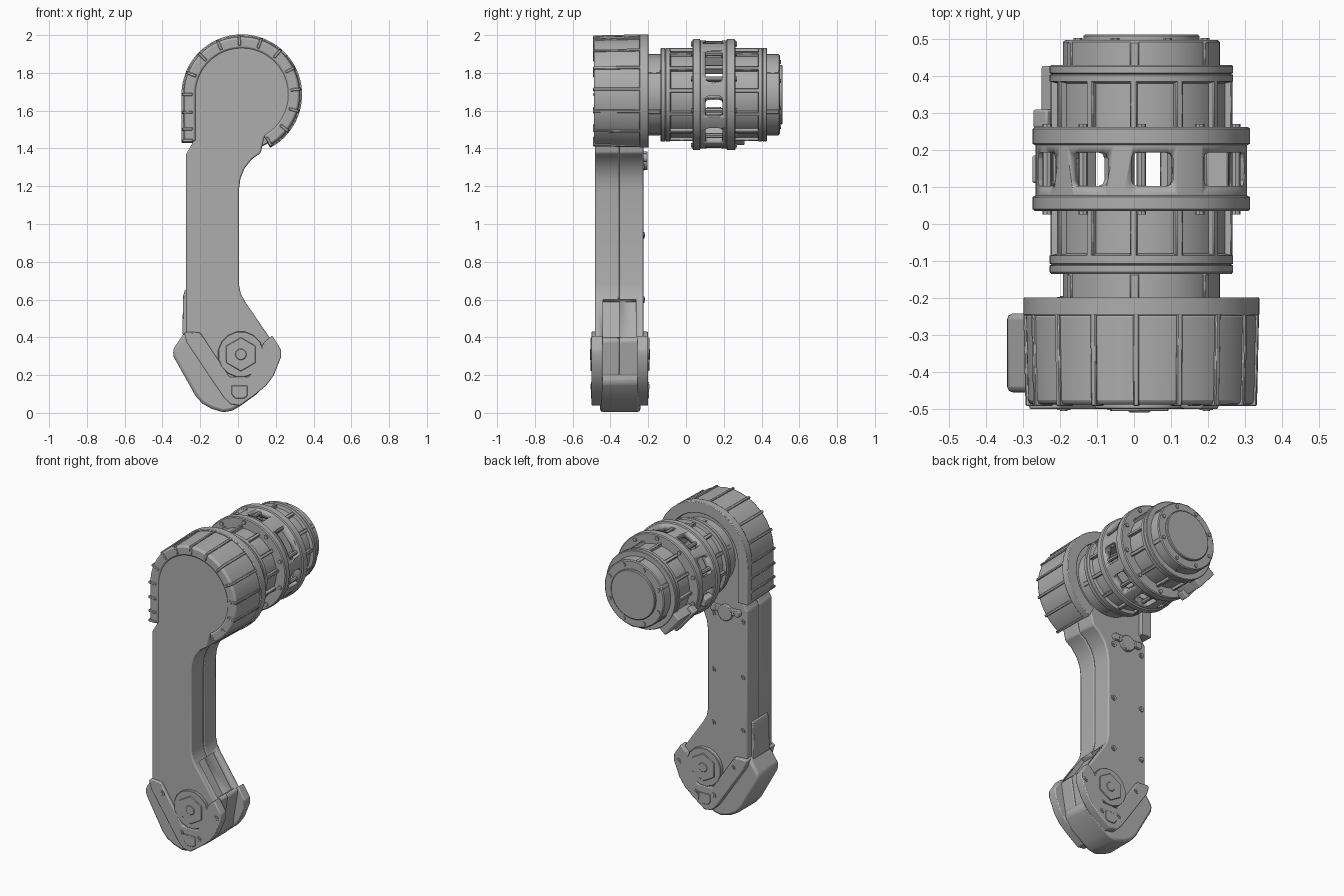
import bpy, bmesh
from math import radians, cos, sin, atan2
from mathutils import Matrix, Vector

if "Cube" in bpy.data.objects:
    bpy.data.objects.remove(bpy.data.objects["Cube"])

CX, CZ = 0.02, 1.685        # motor axis, which runs along y
KX, KZ = 0.015, 0.31        # lower joint axis

grey = bpy.data.materials.new("plain_grey")
grey.use_nodes = True
grey.diffuse_color = (0.42, 0.42, 0.42, 1)
grey.node_tree.nodes["Principled BSDF"].inputs["Base Color"].default_value = (0.42, 0.42, 0.42, 1)


def arc(r, a0, a1, n, cx=CX, cz=CZ):
    return [(cx + r * cos(radians(a0 + (a1 - a0) * i / n)),
             cz + r * sin(radians(a0 + (a1 - a0) * i / n))) for i in range(n + 1)]


def circle(x, z, r, n=32, turn=0):
    return arc(r, turn, turn + 360, n, x, z)[:-1]


def prism(bm, pts, y0, y1):
    """Extrude an xz outline from y0 to y1."""
    a = [bm.verts.new((x, y0, z)) for x, z in pts]
    b = [bm.verts.new((x, y1, z)) for x, z in pts]
    bm.faces.new(a)
    bm.faces.new(b[::-1])
    for i in range(len(pts)):
        j = (i + 1) % len(pts)
        bm.faces.new((a[i], b[i], b[j], a[j]))


def box(bm, mat, centre, size):
    m = mat @ Matrix.Translation(centre) @ Matrix.Diagonal((*size, 1))
    bmesh.ops.create_cube(bm, size=1, matrix=m)


def radial(deg):
    """Frame on the motor axis whose x points outward at an angle."""
    return Matrix.Translation((CX, 0, CZ)) @ Matrix.Rotation(-radians(deg), 4, 'Y')


def lathe(bm, profile, n=72):
    """Closed (radius, y) profile turned about the motor axis."""
    rings = []
    for i in range(n):
        m = radial(360 * i / n)
        rings.append([bm.verts.new(m @ Vector((r, y, 0))) for r, y in profile])
    for i in range(n):
        a, b = rings[i], rings[(i + 1) % n]
        for j in range(len(profile)):
            k = (j + 1) % len(profile)
            bm.faces.new((a[j], a[k], b[k], b[j]))
    bmesh.ops.remove_doubles(bm, verts=bm.verts, dist=1e-5)


def finish(bm, name, bevel=0, cutter=None, segments=2):
    bmesh.ops.recalc_face_normals(bm, faces=bm.faces)
    me = bpy.data.meshes.new(name)
    bm.to_mesh(me)
    bm.free()
    me.materials.append(grey)
    ob = bpy.data.objects.new(name, me)
    bpy.context.collection.objects.link(ob)
    bpy.ops.object.select_all(action='DESELECT')
    ob.select_set(True)
    bpy.context.view_layer.objects.active = ob
    bpy.ops.object.shade_smooth_by_angle(angle=radians(30))
    if bevel:
        mod = ob.modifiers.new("soft_edges", 'BEVEL')
        mod.width, mod.segments, mod.limit_method = bevel, segments, 'ANGLE'
        mod.angle_limit = radians(25)
    if cutter:
        mod = ob.modifiers.new("cut", 'BOOLEAN')
        mod.object, mod.operation, mod.solver = cutter, 'DIFFERENCE', 'EXACT'
    return ob


def hide(ob):
    ob.hide_render = True
    ob.hide_viewport = True
    ob.display_type = 'WIRE'
    return ob


# Arm: two mirrored halves meeting in a seam, with a slot low on one side
bm = bmesh.new()
slot = Matrix.Translation((0.095, -0.353, 0.5)) @ Matrix.Rotation(-atan2(-0.2, 0.13), 4, 'Y')
box(bm, slot, (0, 0, 0), (0.24, 0.175, 0.05))
slot_cutter = hide(finish(bm, "slot_cutter"))
arm = arc(0.255, -62, 180, 40) + [
    (-0.24, 1.43), (-0.275, 1.37), (-0.275, 0.43), (-0.2, 0.3), (-0.05, 0.1), (0.06, 0.1),
    (0.15, 0.2), (0.18, 0.38), (0.04, 0.585), (0.015, 0.63), (0.005, 0.68), (0.005, 1.18),
    (0.013, 1.24), (0.035, 1.295), (0.075, 1.345), (0.12, 1.375)]
for name, y0, y1 in (("arm_front_half", -0.482, -0.353), ("arm_back_half", -0.353, -0.226)):
    bm = bmesh.new()
    prism(bm, arm, y0, y1)
    finish(bm, name, 0.008, slot_cutter)

# Head band: tapered arc with a straight tail, a rear rim and cross ribs
def band(r):
    return arc(r, -62, 180, 48) + [(CX - r, 1.43), (CX - 0.248, 1.43)] + arc(0.248, 180, -62, 48)

def taper(bm):
    for v in bm.verts:
        if v.co.y < -0.4:
            v.co.x = CX + (v.co.x - CX) * 0.982
            v.co.z = CZ + (v.co.z - CZ) * 0.982

bm = bmesh.new()
prism(bm, band(0.312), -0.488, -0.24)
taper(bm)
finish(bm, "head_band", 0.012)
bm = bmesh.new()
prism(bm, band(0.319), -0.247, -0.198)
finish(bm, "head_rear_rim", 0.004)
bm = bmesh.new()
for i in range(12):
    box(bm, radial(-60 + i * 21.8), (0.292, -0.367, 0), (0.054, 0.25, 0.016))
for z in (1.59, 1.5, 1.438):
    box(bm, Matrix(), (CX - 0.292, -0.367, z), (0.054, 0.25, 0.016))
taper(bm)
finish(bm, "head_ribs", 0.003, segments=1)

# Motor drums: flanged turned bodies either side of a hollow ring
bm = bmesh.new()
lathe(bm, [(0, -0.24), (0.212, -0.24), (0.212, -0.135), (0.244, -0.135), (0.248, -0.13),
           (0.248, -0.112), (0.242, -0.11), (0.248, -0.107), (0.248, -0.085),
           (0.228, -0.08), (0.228, 0.045), (0, 0.045)])
finish(bm, "motor_front_drum")
bm = bmesh.new()
lathe(bm, [(0, 0.25), (0.228, 0.25), (0.228, 0.38), (0.248, 0.385), (0.248, 0.403),
           (0.242, 0.405), (0.248, 0.408), (0.248, 0.426), (0.244, 0.43), (0.212, 0.43),
           (0.212, 0.492), (0.206, 0.497), (0.157, 0.497), (0.157, 0.508), (0.152, 0.512),
           (0, 0.512)])
finish(bm, "motor_rear_drum")
bm = bmesh.new()
for i in range(12):
    for y, length in ((-0.023, 0.13), (0.323, 0.13)):
        box(bm, radial(5 + 30 * i), (0.235, y, 0), (0.022, length, 0.02))
    if i % 2:
        for y in (-0.168, 0.459):
            box(bm, radial(5 + 30 * i), (0.21, y, 0), (0.012, 0.066, 0.025))
finish(bm, "drum_ribs", 0.003, segments=1)

# Hollow ring with rounded windows, one of them wide
windows = [(a, 0.114) for a in (156, 120, 84, -13, -50, -86, -122, -163)] + [(34, 0.195)]
bm = bmesh.new()
for a, width in windows:
    box(bm, radial(a), (0.29, 0.148, 0), (0.14, 0.09, width))
window_cutter = hide(finish(bm, "window_cutter", 0.016))
bm = bmesh.new()
lathe(bm, [(0.246, 0.035), (0.288, 0.035), (0.294, 0.04), (0.294, 0.073), (0.286, 0.077),
           (0.286, 0.213), (0.294, 0.217), (0.294, 0.257), (0.288, 0.262), (0.246, 0.262)])
finish(bm, "window_ring", 0, window_cutter)
bm = bmesh.new()
lathe(bm, [(0.22, 0.035), (0.25, 0.035), (0.25, 0.07), (0.22, 0.07)])
lathe(bm, [(0.22, 0.23), (0.25, 0.23), (0.25, 0.262), (0.22, 0.262)])
finish(bm, "ring_seats")
bm = bmesh.new()
for a in (138, 102, 62, 8, -31, -68, -104, -142, 176):
    box(bm, radial(a), (0.21, 0.148, 0), (0.06, 0.22, 0.04))
finish(bm, "ring_posts", 0.004, segments=1)

# Bracket and latch on the underside of the motor
bm = bmesh.new()
box(bm, radial(220), (0.258, 0.345, 0), (0.06, 0.165, 0.16))
box(bm, radial(220), (0.275, 0.285, 0), (0.05, 0.05, 0.2))
box(bm, radial(200), (0.285, 0.148, 0), (0.04, 0.075, 0.06))
finish(bm, "motor_bracket", 0.006)

# Screws on the motor, arm back and joint plates
bm = bmesh.new()
for i in range(8):
    x, z = arc(0.186, 22.5 + 45 * i, 0, 1)[0]
    prism(bm, circle(x, z, 0.012, 6), 0.49, 0.503)
for i in range(10):
    x, z = arc(0.268, 18 + 36 * i, 0, 1)[0]
    prism(bm, circle(x, z, 0.013, 8), 0.026, 0.27)
for x in (-0.245, -0.035):
    for z in (1.3, 0.94, 0.6):
        prism(bm, circle(x, z, 0.017, 12), -0.23, -0.22)
        prism(bm, circle(x, z, 0.009, 6), -0.23, -0.216)
for x, z in ((-0.19, 0.36), (0.195, 0.3), (-0.055, 0.145), (0.07, 0.135)):
    for r, n, out in ((0.018, 16, 0.003), (0.01, 6, 0.006)):
        prism(bm, circle(x, z, r, n), -0.5 - out, -0.48)
        prism(bm, circle(x, z, r, n), -0.22, -0.2 + out)
finish(bm, "screws")

# Cable clip below the head, on the back
bm = bmesh.new()
prism(bm, circle(-0.13, 1.335, 0.05, 24), -0.23, -0.203)
box(bm, Matrix(), (-0.13, -0.218, 1.35), (0.17, 0.022, 0.04))
for x in (-0.215, -0.045):
    prism(bm, circle(x, 1.35, 0.022, 16), -0.23, -0.205)
finish(bm, "cable_clip", 0.004)

# Lower joint: centre guard, rear tab and paired side plates
bm = bmesh.new()
prism(bm, [(-0.345, 0.335), (-0.28, 0.43), (-0.2, 0.43), (0.06, 0.38), (0.14, 0.33), (0.15, 0.16),
           (0.1, 0.1), (0.01, 0.035), (-0.03, 0.012), (-0.08, 0.003), (-0.14, 0.022),
           (-0.19, 0.05), (-0.225, 0.09), (-0.34, 0.295)], -0.455, -0.242)
finish(bm, "joint_guard", 0.016)
bm = bmesh.new()
prism(bm, [(-0.27, 0.4), (-0.295, 0.42), (-0.29, 0.62), (-0.282, 0.65), (-0.27, 0.65)], -0.43, -0.27)
finish(bm, "guard_tab", 0.005)
plate = [(-0.285, 0.42), (-0.27, 0.43), (-0.2, 0.425), (-0.045, 0.19), (0.06, 0.19), (0.135, 0.37),
         (0.18, 0.41), (0.228, 0.335), (0.228, 0.295), (0.19, 0.2), (0.15, 0.145), (0.09, 0.095),
         (0.01, 0.038), (-0.04, 0.045), (-0.075, 0.08), (-0.27, 0.37)]
for side, skin, outward in (("front", -0.5, -1), ("back", -0.2, 1)):
    bm = bmesh.new()
    prism(bm, plate, skin, skin - outward * 0.058)
    finish(bm, side + "_joint_plate", 0.006)
    # Stepped knob: round boss, hexagon nut, centre pin and a small label plate
    bm = bmesh.new()
    prism(bm, circle(KX, KZ, 0.122, 16, 11.25), skin - outward * 0.03, skin)
    prism(bm, circle(KX, KZ, 0.09, 6, 30), skin - outward * 0.02, skin + outward * 0.006)
    prism(bm, circle(KX, KZ, 0.03, 20), skin, skin + outward * 0.009)
    prism(bm, [(-0.035, 0.145), (0.05, 0.145), (0.05, 0.09), (0.03, 0.075), (-0.015, 0.075),
               (-0.035, 0.1)], skin - outward * 0.005, skin + outward * 0.003)
    finish(bm, side + "_joint_knob", 0.003, segments=1)
